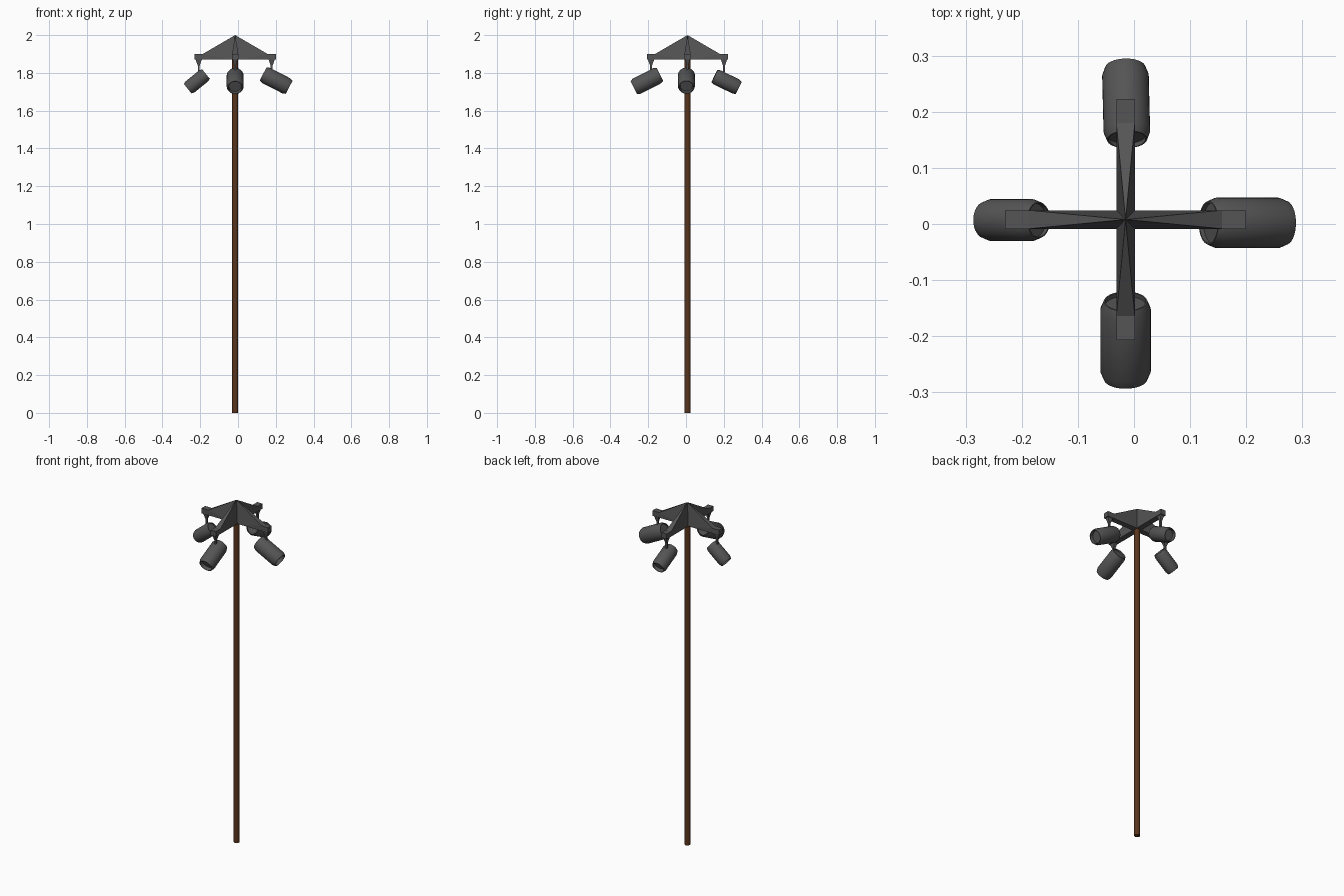
import bpy, bmesh, math
from mathutils import Matrix, Vector

if "Cube" in bpy.data.objects:
    bpy.data.objects.remove(bpy.data.objects["Cube"])

CX, CY = -0.015, 0.008   # pole axis


def material(name, col):
    m = bpy.data.materials.new(name)
    m.diffuse_color = (*col, 1)
    m.use_nodes = True
    m.node_tree.nodes["Principled BSDF"].inputs["Base Color"].default_value = m.diffuse_color
    return m


METAL = material("dark_metal", (0.09, 0.09, 0.09))
WOOD = material("brown_wood", (0.10, 0.035, 0.012))


def finish(bm, name, mat, smooth=False):
    bmesh.ops.remove_doubles(bm, verts=bm.verts, dist=1e-5)
    bmesh.ops.recalc_face_normals(bm, faces=bm.faces)
    me = bpy.data.meshes.new(name)
    bm.to_mesh(me)
    bm.free()
    ob = bpy.data.objects.new(name, me)
    bpy.context.collection.objects.link(ob)
    me.materials.append(mat)
    if smooth:
        bpy.context.view_layer.objects.active = ob
        ob.select_set(True)
        bpy.ops.object.shade_smooth_by_angle(angle=math.radians(25))
        ob.select_set(False)
    return ob


def loft(bm, rings):
    """Skin equal-length rings of points and cap both ends."""
    vs = [[bm.verts.new(p) for p in r] for r in rings]
    n = len(vs[0])
    for a, b in zip(vs, vs[1:]):
        for i in range(n):
            j = (i + 1) % n
            bm.faces.new((a[i], a[j], b[j], b[i]))
    bm.faces.new(vs[0][::-1])
    bm.faces.new(vs[-1])


def circle(r, z, n):
    return [(r * math.cos(2 * math.pi * i / n), r * math.sin(2 * math.pi * i / n), z)
            for i in range(n)]


def rect(x, y, hx, hy, z):
    return [(x - hx, y - hy, z), (x + hx, y - hy, z), (x + hx, y + hy, z), (x - hx, y + hy, z)]


# Pole
bm = bmesh.new()
loft(bm, [circle(0.016, 0, 16), circle(0.016, 1.9, 16)])
bmesh.ops.translate(bm, verts=bm.verts, vec=(CX, CY, 0))
finish(bm, "pole", WOOD, True)

# Four-armed cap: each arm is a gusset rising to the shared apex
bm = bmesh.new()
w, z0, z1, d1, d2 = 0.0165, 1.87, 1.90, 0.172, 0.215
for k in range(4):
    R = Matrix.Rotation(k * math.pi / 2, 3, 'Z')

    def face(*pts):
        bm.faces.new([bm.verts.new(R @ Vector(p)) for p in pts])

    apex = (0, 0, 2.0)
    face((d1, -w, z1), (d1, w, z1), apex)
    face((d1, -w, z1), (d2, -w, z1), (d2, w, z1), (d1, w, z1))
    face((d2, -w, z0), (d2, w, z0), (d2, w, z1), (d2, -w, z1))
    face((w, -w, z0), (w, w, z0), (d1, w, z0), (d1, -w, z0))
    face((d1, -w, z0), (d1, w, z0), (d2, w, z0), (d2, -w, z0))
    for s in (-w, w):
        face((d1, s, z0), (d2, s, z0), (d2, s, z1), (d1, s, z1))
        face((w, s, z0), (d1, s, z0), (d1, s, z1))
        face((w, s, z0), (d1, s, z1), apex)
    if k == 0:
        face((w, w, z0), (-w, w, z0), (-w, -w, z0), (w, -w, z0))
bmesh.ops.translate(bm, verts=bm.verts, vec=(CX, CY, 0))
finish(bm, "cap_arms", METAL)


# Hanger: tapered block with a thin stem
def hanger(name, yaw):
    bm = bmesh.new()
    x = 0.193
    loft(bm, [rect(x, 0, 0.005, 0.005, 1.805), rect(x, 0, 0.005, 0.005, 1.838),
              rect(x, 0, 0.017, 0.012, 1.872)])
    bm.transform(Matrix.Translation((CX, CY, 0)) @ Matrix.Rotation(yaw, 4, 'Z'))
    finish(bm, name, METAL)


# Spotlight: chamfered can with a recess at both ends, tilted downward
def lamp(name, loc, yaw, tilt, L, r):
    bm = bmesh.new()
    h, n, c = L / 2, 32, 0.016
    prof = [(0.80 * r, -h + 0.008), (0.80 * r, -h), (0.86 * r, -h), (r, -h + c),
            (r, h - c), (0.86 * r, h), (0.78 * r, h), (0.72 * r, h - 0.018)]
    loft(bm, [circle(a, z, n) for a, z in prof])
    bm.transform(Matrix.Translation(loc) @ Matrix.Rotation(yaw, 4, 'Z')
                 @ Matrix.Rotation(math.pi / 2 + math.radians(tilt), 4, 'Y'))
    finish(bm, name, METAL, True)


q = math.pi / 2
for side, loc, yaw, tilt, L, r, twist in (
        ("right", (0.202, 0.002, 1.759), 0, 27, 0.155, 0.045, 0),
        ("back", (0.0 - 0.014, 0.215, 1.752), q, 26, 0.143, 0.0415, 0.025),
        ("left", (-0.218, 0.007, 1.755), 2 * q, 39, 0.124, 0.0375, 0),
        ("front", (-0.015, -0.207, 1.757), 3 * q, 27, 0.155, 0.045, 0)):
    hanger(side + "_hanger", yaw)
    lamp(side + "_spotlight", loc, yaw + twist, tilt, L, r)
